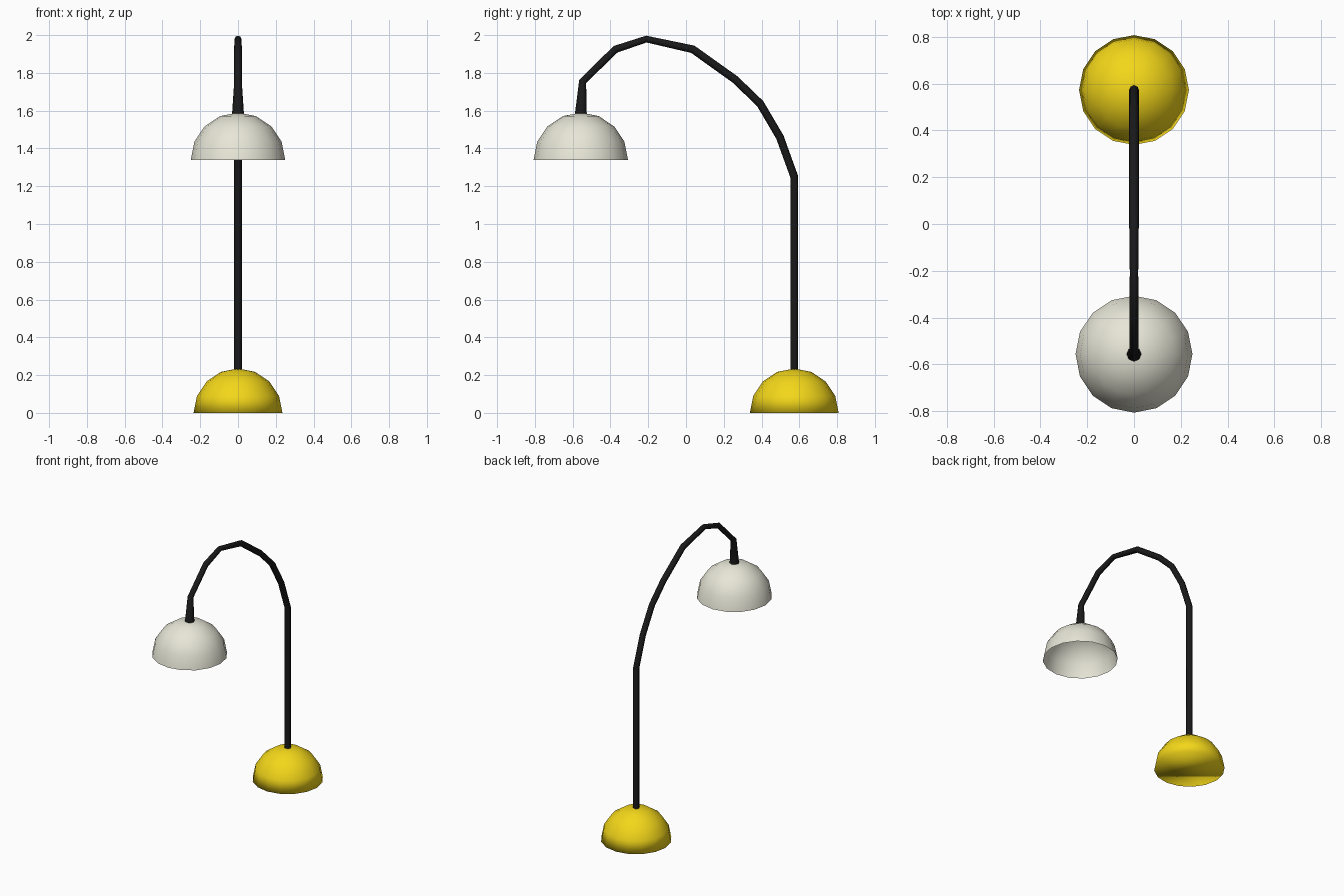
import bpy, bmesh, math

if "Cube" in bpy.data.objects:
    bpy.data.objects.remove(bpy.data.objects["Cube"])


def material(name, rgb):
    m = bpy.data.materials.new(name)
    m.diffuse_color = (*rgb, 1)
    m.use_nodes = True
    m.node_tree.nodes["Principled BSDF"].inputs["Base Color"].default_value = m.diffuse_color
    return m


def dome(name, radius, y, z, mat, closed):
    """Upper half of a 16-sided sphere, optionally capped underneath."""
    bm = bmesh.new()
    bmesh.ops.create_uvsphere(bm, u_segments=16, v_segments=8, radius=radius)
    bmesh.ops.delete(bm, geom=[v for v in bm.verts if v.co.z < -1e-4], context='VERTS')
    if closed:
        bmesh.ops.holes_fill(bm, edges=[e for e in bm.edges if e.is_boundary], sides=0)
    bmesh.ops.recalc_face_normals(bm, faces=bm.faces)
    if not closed and max(bm.faces, key=lambda f: f.calc_center_median().z).normal.z < 0:
        bmesh.ops.reverse_faces(bm, faces=bm.faces)
    for f in bm.faces:
        f.smooth = True
    me = bpy.data.meshes.new(name)
    bm.to_mesh(me)
    bm.free()
    me.materials.append(mat)
    ob = bpy.data.objects.new(name, me)
    ob.location = (0, y, z)
    bpy.context.collection.objects.link(ob)
    return ob


yellow = material("yellow", (0.9, 0.68, 0.01))
cream = material("cream", (0.8, 0.79, 0.68))
black = material("black", (0.01, 0.01, 0.01))

# Weighted base and open lamp shade
dome("base", 0.235, 0.573, 0.0, yellow, True)
dome("shade", 0.25, -0.557, 1.34, cream, False)

# Bent arm: (y, z, radius), flaring into the shade socket
path = [(0.573, 0.2, .021), (0.573, 1.25, .021), (0.497, 1.46, .021),
        (0.393, 1.637, .021), (0.26, 1.765, .021), (0.036, 1.925, .021),
        (-0.21, 1.979, .018), (-0.373, 1.925, .02), (-0.547, 1.755, .02),
        (-0.557, 1.575, .032)]
cu = bpy.data.curves.new("arm", 'CURVE')
cu.dimensions = '3D'
cu.bevel_depth = 1.0
cu.bevel_resolution = 2
cu.use_fill_caps = True
sp = cu.splines.new('POLY')
sp.points.add(len(path) - 1)
for p, (y, z, r) in zip(sp.points, path):
    p.co = (0, y, z, 1)
    p.radius = r
cu.materials.append(black)
arm = bpy.data.objects.new("arm", cu)
bpy.context.collection.objects.link(arm)
bpy.context.view_layer.objects.active = arm
arm.select_set(True)
bpy.ops.object.convert(target='MESH')
bpy.ops.object.shade_smooth_by_angle(angle=math.radians(50))
